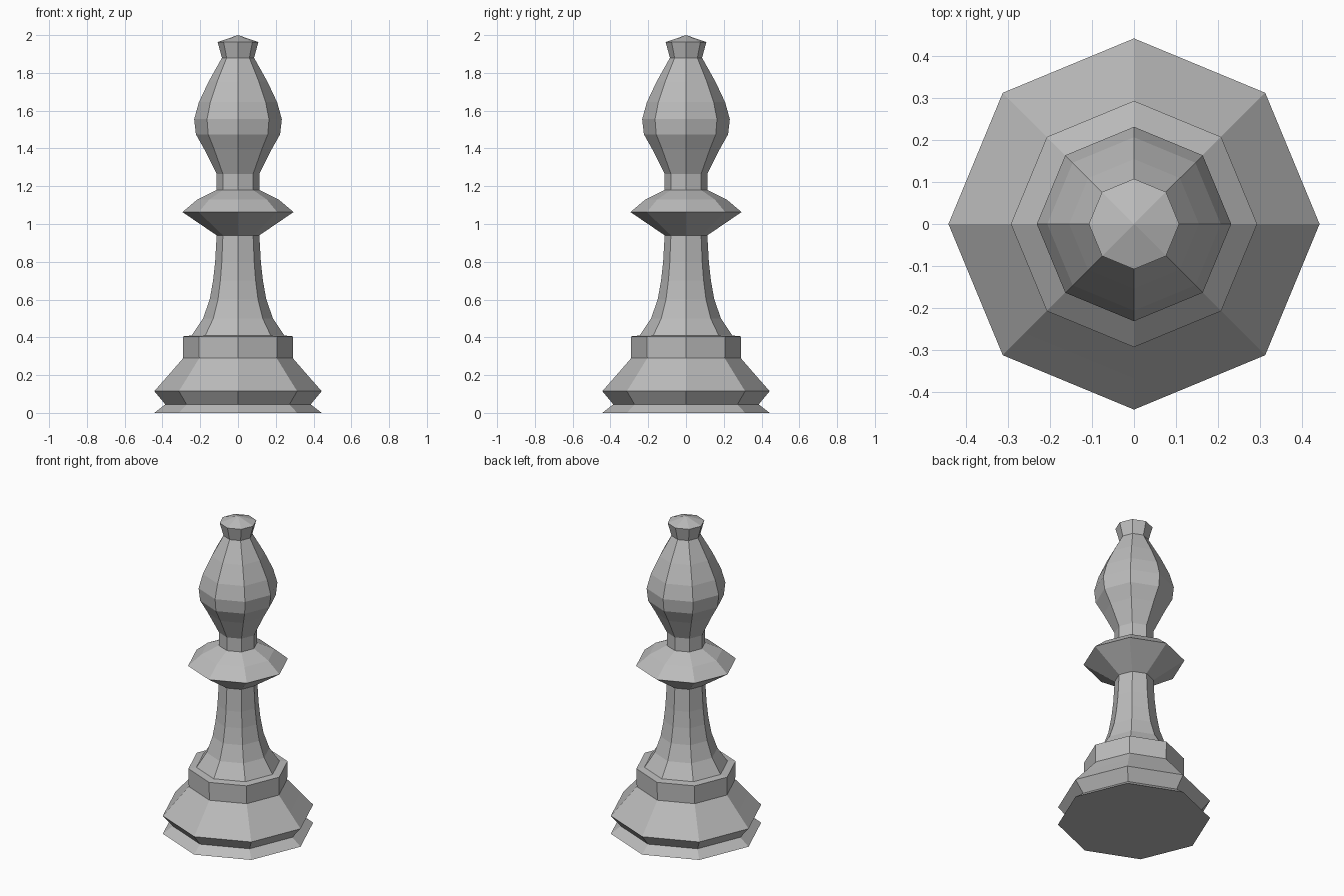
import bpy
import bmesh
from math import cos, sin, tau

SIDES = 8

cube = bpy.data.objects.get("Cube")
if cube:
    bpy.data.objects.remove(cube, do_unlink=True)

grey = bpy.data.materials.new("stone grey")
grey.use_nodes = True
grey.diffuse_color = (0.5, 0.5, 0.5, 1)
grey.node_tree.nodes["Principled BSDF"].inputs["Base Color"].default_value = (0.5, 0.5, 0.5, 1)


def turned_part(name, profile, cap_bottom=False):
    """Turn a (radius, height) profile into a flat-sided octagonal part."""
    bm = bmesh.new()
    rings = []
    for r, z in profile:
        count = SIDES if r > 0 else 1
        rings.append([bm.verts.new((r * cos(tau * i / SIDES), r * sin(tau * i / SIDES), z))
                      for i in range(count)])
    for low, high in zip(rings, rings[1:]):
        for i in range(SIDES):
            j = (i + 1) % SIDES
            if len(high) == 1:
                bm.faces.new((low[i], low[j], high[0]))
            else:
                bm.faces.new((low[i], low[j], high[j], high[i]))
    if cap_bottom:
        bm.faces.new(rings[0][::-1])
    mesh = bpy.data.meshes.new(name)
    bm.to_mesh(mesh)
    bm.free()
    mesh.materials.append(grey)
    obj = bpy.data.objects.new(name, mesh)
    bpy.context.collection.objects.link(obj)
    return obj


# Stepped foot with a groove, sloped shoulder and flat ledge
turned_part("base", [(0.443, 0), (0.385, 0.045), (0.443, 0.115), (0.368, 0.2),
                     (0.29, 0.29), (0.292, 0.405), (0.245, 0.41)], cap_bottom=True)

# Flared stem
turned_part("stem", [(0.245, 0.41), (0.185, 0.5), (0.15, 0.6), (0.132, 0.7),
                     (0.121, 0.8), (0.113, 0.94)])

# Wide collar
turned_part("collar", [(0.113, 0.94), (0.294, 1.063), (0.215, 1.13), (0.113, 1.18)])

# Neck and bulb-shaped head
turned_part("head", [(0.113, 1.18), (0.113, 1.265), (0.178, 1.395), (0.223, 1.475),
                     (0.232, 1.555), (0.207, 1.645), (0.155, 1.755), (0.085, 1.88)])

# Small cap on top
turned_part("finial", [(0.085, 1.88), (0.108, 1.963), (0, 2.0)])
